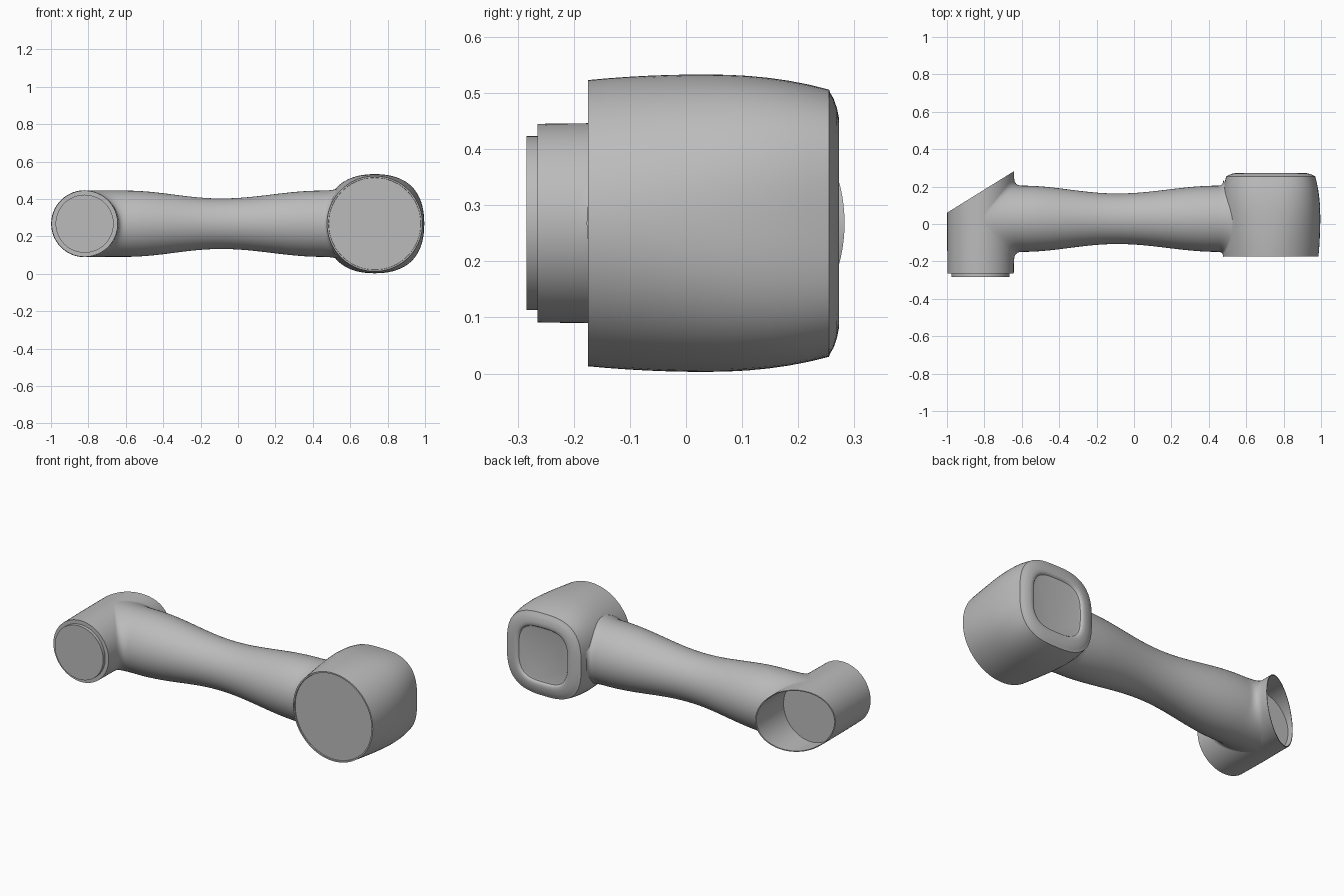
import bpy, bmesh, math

if "Cube" in bpy.data.objects:
    bpy.data.objects.remove(bpy.data.objects["Cube"])

N = 72
ZC = 0.268                    # height of all axes
BEAM_Y = 0.028                # beam axis offset
SX, SR = -0.82, 0.179         # small hub axis x and radius
BX = 0.731                    # big hub axis x
X0, X1 = -0.60, 0.45          # beam ends
R_END, R_MID, X_MID = 0.177, 0.135, -0.09

grey = bpy.data.materials.new("light_grey")
grey.diffuse_color = (0.5, 0.5, 0.5, 1)
grey.use_nodes = True
grey.node_tree.nodes["Principled BSDF"].inputs["Base Color"].default_value = grey.diffuse_color


def loft(name, rings, caps=False, angle=30):
    """Skin a list of point rings, optionally capping both ends."""
    bm = bmesh.new()
    vs = [[bm.verts.new(p) for p in ring] for ring in rings]
    for a, b in zip(vs, vs[1:]):
        for i in range(N):
            j = (i + 1) % N
            bm.faces.new((a[i], a[j], b[j], b[i]))
    if caps:
        bm.faces.new(vs[0][::-1])
        bm.faces.new(vs[-1])
    me = bpy.data.meshes.new(name)
    bm.to_mesh(me)
    bm.free()
    me.materials.append(grey)
    ob = bpy.data.objects.new(name, me)
    bpy.context.collection.objects.link(ob)
    bpy.ops.object.select_all(action='DESELECT')
    ob.select_set(True)
    bpy.context.view_layer.objects.active = ob
    bpy.ops.object.shade_smooth_by_angle(angle=math.radians(angle))
    return ob


ANG = [2 * math.pi * i / N for i in range(N)]


def y_ring(cx, y, r, n=2.0):
    """Superellipse ring around the y axis; y may be a function of x."""
    pts = []
    for t in ANG:
        c, s = math.cos(t), math.sin(t)
        k = r / (abs(c) ** n + abs(s) ** n) ** (1 / n)
        x = cx + k * c
        pts.append((x, y(x) if callable(y) else y, ZC - k * s))
    return pts


def slant(x):
    return 0.06 + (x + 1.0) * 0.62


# Small hub: stepped front, slanted open back, inner floor
loft("small_hub", [
    y_ring(SX, -0.284, 0.155), y_ring(SX, -0.265, 0.155),
    y_ring(SX, -0.265, 0.177), y_ring(SX, -0.10, SR),
    y_ring(SX, slant, SR), y_ring(SX, slant, 0.174),
    y_ring(SX, 0.03, 0.174)], caps=True)

# Big hub: round recessed front blending to a rounded-square back with a recess
big = [(-0.169, 0.246, 2), (-0.175, 0.247, 2), (-0.175, 0.255, 2)]
for i in range(1, 13):
    u = i / 12
    y = -0.175 + 0.43 * u
    r = 0.265 - 0.010 * ((0.03 - y) / 0.205) ** 2 if y < 0.03 \
        else 0.265 - 0.027 * ((y - 0.03) / 0.225) ** 2.3
    big.append((y, r, 2 + 0.9 * u ** 1.5))
big += [(0.257, 0.232, 2.9), (0.263, 0.222, 2.9), (0.269, 0.205, 3),
        (0.273, 0.185, 3), (0.273, 0.168, 3.2), (0.270, 0.162, 3.2),
        (0.262, 0.156, 3.2), (0.260, 0.146, 3.2)]
loft("big_hub", [y_ring(BX, *b) for b in big], caps=True)


# Waisted beam
def beam_r(x):
    u = (x - X_MID) / ((X1 if x > X_MID else X0) - X_MID)
    return R_MID + (R_END - R_MID) * (1 - math.cos(math.pi * u)) / 2


def x_ring(x, r):
    return [(x, BEAM_Y + r * math.cos(t), ZC + r * math.sin(t)) for t in ANG]


loft("beam", [x_ring(x, beam_r(x)) for x in
              [X0 + (X1 - X0) * i / 32 for i in range(33)]])


# Flared collars blending the beam ends into the hubs
def collar(name, x_start, cx, hub_r, ry, rz, side):
    rings = []
    for k in range(11):
        u = k / 10
        ring = []
        for t in ANG:
            c, s = math.cos(t), math.sin(t)

            def hub_x(z):
                return cx + side * math.sqrt(max(hub_r ** 2 - z * z, 0))
            p0 = (x_start, R_END * c, R_END * s)
            p1 = (hub_x(R_END * s), R_END * c, R_END * s)
            p2 = (hub_x(rz * s), ry * c, rz * s)
            x, y, z = [(1 - u) ** 2 * a + 2 * u * (1 - u) * b + u * u * d
                       for a, b, d in zip(p0, p1, p2)]
            ring.append((x, BEAM_Y + y, ZC + z))
        rings.append(ring)
    loft(name, rings[::-1] if side > 0 else rings, angle=60)


collar("small_hub_collar", X0, SX, SR, 0.222, 0.1785, 1)
collar("big_hub_collar", X1, BX, 0.254, 0.205, 0.222, -1)
